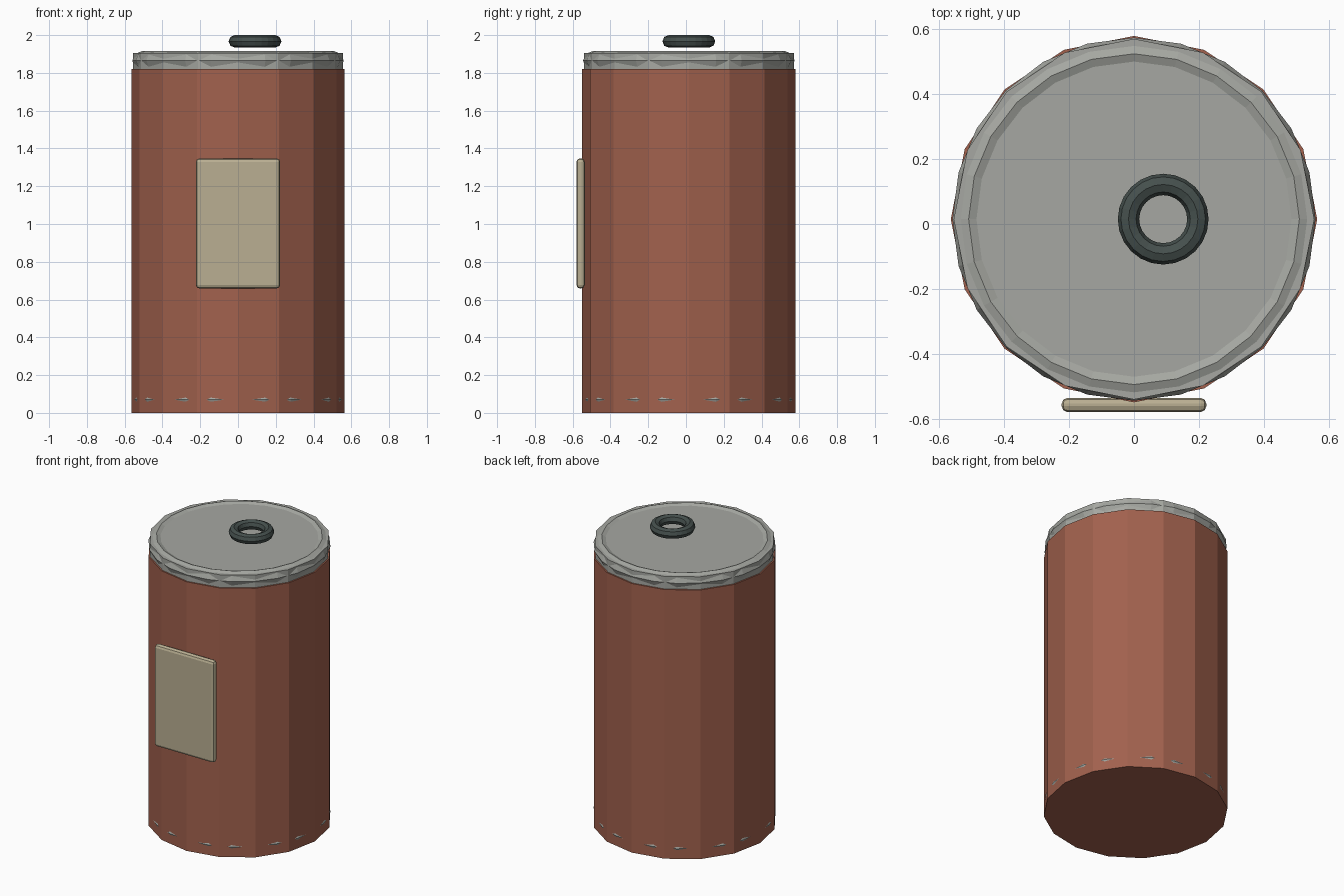
import bpy

if "Cube" in bpy.data.objects:
    bpy.data.objects.remove(bpy.data.objects["Cube"])

CY = 0.015  # axis of the can sits slightly behind the origin


def material(name, rgb):
    m = bpy.data.materials.new(name)
    m.diffuse_color = (*rgb, 1)
    m.use_nodes = True
    m.node_tree.nodes["Principled BSDF"].inputs["Base Color"].default_value = m.diffuse_color
    return m


def finish(name, mat):
    ob = bpy.context.object
    ob.name = name
    ob.data.materials.append(mat)
    return ob


def drum(name, radius, z0, z1, mat):
    bpy.ops.mesh.primitive_cylinder_add(vertices=16, radius=radius, depth=z1 - z0,
                                        location=(0, CY, (z0 + z1) / 2))
    return finish(name, mat)


def ring(name, x, z, major, minor, mat):
    bpy.ops.mesh.primitive_torus_add(major_segments=24, minor_segments=8,
                                     major_radius=major, minor_radius=minor,
                                     location=(x, CY, z))
    return finish(name, mat)


red = material("red_paint", (0.36, 0.12, 0.075))
metal = material("metal", (0.38, 0.39, 0.36))
dark = material("dark_metal", (0.06, 0.08, 0.075))
paper = material("paper", (0.49, 0.43, 0.29))

# Can body and lid
drum("body", 0.565, 0, 1.82, red)
drum("lid", 0.556, 1.81, 1.905, metal)

# Rolled rims; the lower one just breaks through the body facets
ring("top_rim", 0, 1.865, 0.51, 0.05, metal)
ring("bottom_rim", 0, 0.07, 0.51, 0.05, metal)

# Pull ring hovering over the lid
ring("pull_ring", 0.09, 1.967, 0.107, 0.033, dark)

# Rounded label plate on the front
bpy.ops.mesh.primitive_cube_add(size=1, location=(0, -0.558, 1.003))
label = finish("label", paper)
label.scale = (0.446, 0.044, 0.688)
bpy.ops.object.transform_apply(location=False, rotation=False, scale=True)
bevel = label.modifiers.new("rounded_edges", 'BEVEL')
bevel.width = 0.018
bevel.segments = 2
